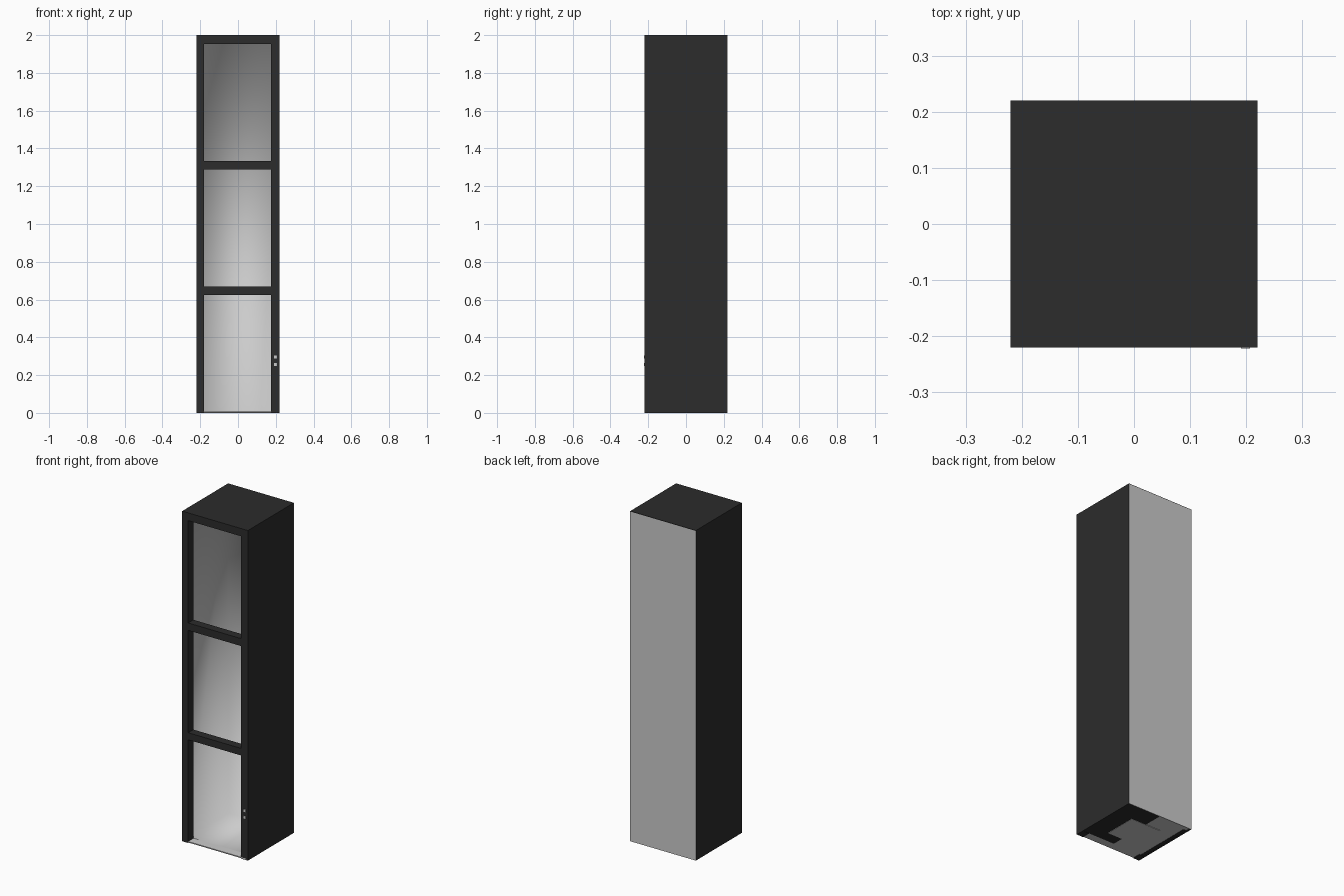
import bpy, bmesh

if "Cube" in bpy.data.objects:
    bpy.data.objects.remove(bpy.data.objects["Cube"])

W = 0.22      # half width and half depth
H = 2.0
T = 0.01      # shell thickness

dark = bpy.data.materials.new("dark_shell")
dark.diffuse_color = (0.025, 0.025, 0.025, 1)
dark.use_nodes = True
dark.node_tree.nodes["Principled BSDF"].inputs["Base Color"].default_value = dark.diffuse_color


def box(name, x, y, z, mat=None):
    """Box from (min, max) ranges along each axis."""
    bm = bmesh.new()
    bmesh.ops.create_cube(bm, size=1)
    for v in bm.verts:
        v.co = [r[0] if c < 0 else r[1] for c, r in zip(v.co, (x, y, z))]
    return finish(name, bm, mat)


def finish(name, bm, mat=None):
    me = bpy.data.meshes.new(name)
    bm.to_mesh(me)
    bm.free()
    ob = bpy.data.objects.new(name, me)
    bpy.context.collection.objects.link(ob)
    if mat:
        me.materials.append(mat)
    return ob


# outer shell: sides, top, pale back
box("left_side", (-W, -W + T), (-W, W - 0.002), (0, H), dark)
box("right_side", (W - T, W), (-W, W - 0.002), (0, H), dark)
box("top_panel", (-W + T, W - T), (-W, W - 0.002), (H - T, H), dark)
box("top_edge_cap", (-W, W), (W - 0.002, W), (H - 0.002, H), dark)
box("back_panel", (-W, W), (W - 0.002, W), (0, H - 0.002))

# smooth pale lining of the open cabinet, without a front face
bm = bmesh.new()
bmesh.ops.create_cube(bm, size=1)
a = W - T - 0.001
for v in bm.verts:
    v.co = (a if v.co.x > 0 else -a,
            a if v.co.y > 0 else -W + 0.05,
            H - T - 0.001 if v.co.z > 0 else T)
bmesh.ops.delete(bm, geom=[f for f in bm.faces if f.calc_center_median().y < -0.1],
                 context='FACES')
bmesh.ops.reverse_faces(bm, faces=bm.faces[:])
for f in bm.faces:
    f.smooth = True
finish("cabinet_lining", bm)

# front frame
F = (-W, -W + 0.05)
box("left_post", (-W + T, -0.18), F, (0, H - T), dark)
box("right_post", (0.175, W - T), F, (0, H - T), dark)
for name, z0, z1 in (("lower_bar", 0.625, 0.668), ("middle_bar", 1.288, 1.333),
                     ("top_bar", 1.953, H - T)):
    box(name, (-0.18, 0.175), F, (z0, z1), dark)

# floor with its dark half and central base plate
box("floor", (-W + T, W - T), (-W, W - 0.002), (0.003, T - 0.001))
box("floor_dark_half", (0, W - T), (-W + 0.05, W - 0.002), (0.0015, 0.003), dark)
box("floor_dark_edge", (-W + T, -0.19), (-W + 0.05, W - 0.03), (0.0015, 0.003), dark)
box("base_plate", (-0.1, 0.1), (-0.1, 0.1), (0, 0.003))

# two small buttons on the right post
for i, z in enumerate((0.257, 0.297)):
    box(f"button_{i + 1}", (0.191, 0.207), (-W - 0.002, -W + 0.01), (z - 0.008, z + 0.008))
